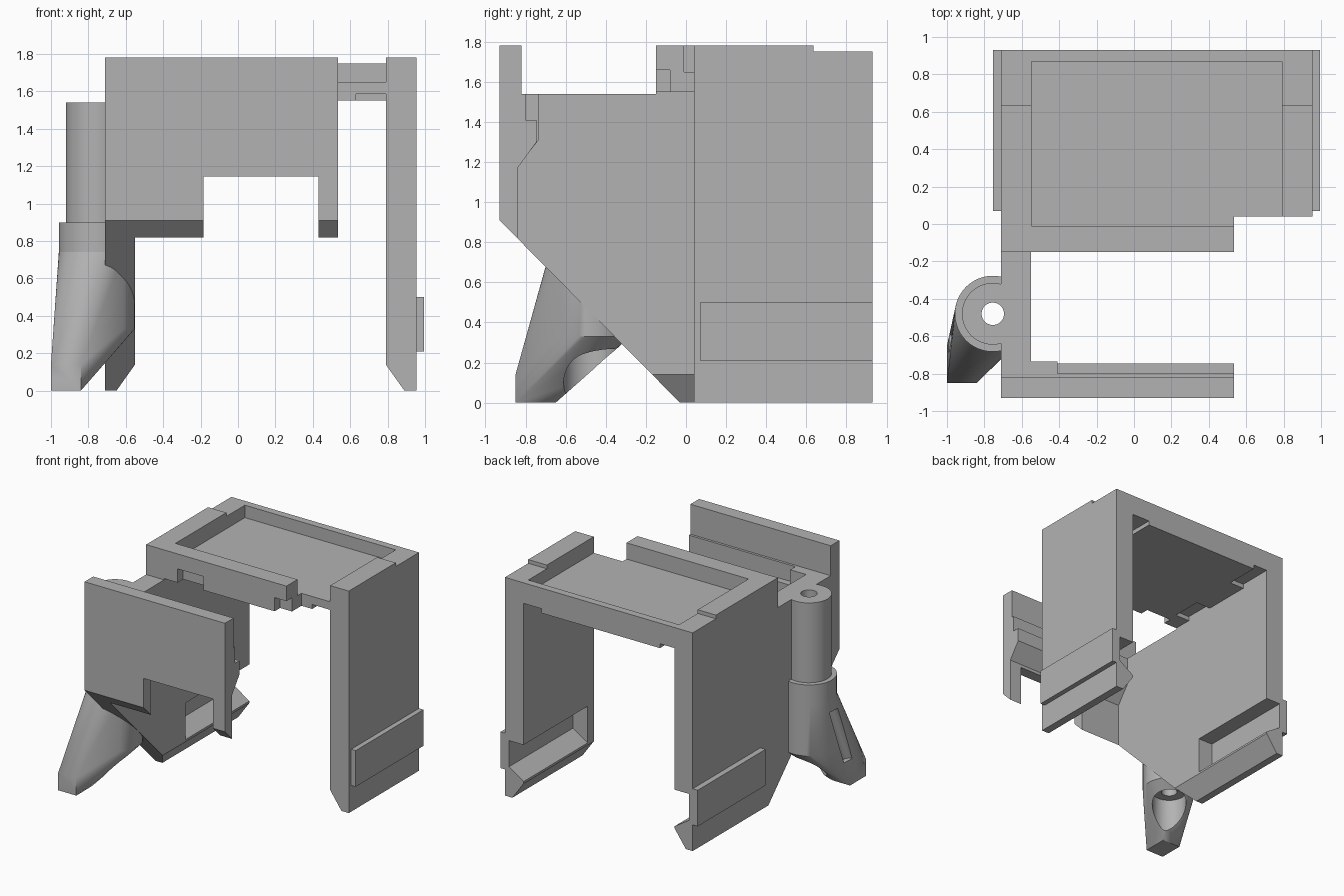
import bpy, bmesh
from math import cos, sin, tau
from mathutils import Vector

cube = bpy.data.objects.get("Cube")
if cube:
    bpy.data.objects.remove(cube)

grey = bpy.data.materials.new("plain_grey")
grey.use_nodes = True
grey.diffuse_color = (0.45, 0.45, 0.45, 1)
grey.node_tree.nodes["Principled BSDF"].inputs["Base Color"].default_value = (0.45, 0.45, 0.45, 1)


def finish(name, bm):
    bmesh.ops.recalc_face_normals(bm, faces=bm.faces)
    mesh = bpy.data.meshes.new(name)
    bm.to_mesh(mesh)
    bm.free()
    mesh.materials.append(grey)
    obj = bpy.data.objects.new(name, mesh)
    bpy.context.collection.objects.link(obj)
    return obj


def prism(name, profile, axis, a, b):
    """Extrude a 2D profile along x (points are y, z) or along y (points are x, z)."""
    bm = bmesh.new()
    place = (lambda u, v, t: (t, u, v)) if axis == "x" else (lambda u, v, t: (u, t, v))
    face = bm.faces.new([bm.verts.new(place(u, v, a)) for u, v in profile])
    new = bmesh.ops.extrude_face_region(bm, geom=[face])["geom"]
    shift = Vector(place(0, 0, b - a))
    bmesh.ops.translate(bm, vec=shift, verts=[g for g in new if isinstance(g, bmesh.types.BMVert)])
    return finish(name, bm)


def box(name, x0, x1, y0, y1, z0, z1):
    return prism(name, [(x0, z0), (x1, z0), (x1, z1), (x0, z1)], "y", y0, y1)


def ring(center, radius, z, count=48):
    return [(center[0] + radius * cos(tau * i / count),
             center[1] + radius * sin(tau * i / count), z) for i in range(count)]


def hull(name, points):
    bm = bmesh.new()
    for p in points:
        bm.verts.new(p)
    bmesh.ops.convex_hull(bm, input=bm.verts)
    bmesh.ops.dissolve_limit(bm, angle_limit=0.01, verts=bm.verts, edges=bm.edges)
    return finish(name, bm)


def tube(name, center, radius, z0, z1):
    return hull(name, ring(center, radius, z0) + ring(center, radius, z1))


def cut(targets, cutter):
    cutter.hide_render = True
    for obj in targets:
        mod = obj.modifiers.new("cut", "BOOLEAN")
        mod.operation = "DIFFERENCE"
        mod.solver = "EXACT"
        mod.object = cutter
        bpy.context.view_layer.objects.active = obj
        bpy.ops.object.modifier_apply(modifier=mod.name)
    bpy.data.objects.remove(cutter)


# Side walls
right_wall = prism("right_wall", [
    (-0.93, 0.91), (-0.03, 0), (0.93, 0), (0.93, 1.75), (0.635, 1.75),
    (0.635, 1.78), (-0.15, 1.78), (-0.15, 1.54), (-0.93, 1.54)], "x", -0.71, -0.55)
left_wall = prism("left_wall", [
    (0.04, 0), (0.93, 0), (0.93, 1.75), (0.635, 1.75), (0.635, 1.78), (0.04, 1.78)],
    "x", 0.79, 0.955)


# Latch on the lower end of each wall: chamfered hook, inner pocket, outer strip
def mirrored(points, flip):
    return [(0.24 - x if flip else x, z) for x, z in points]


for wall, flip, side in ((right_wall, True, "right"), (left_wall, False, "left")):
    cut([wall], prism("chamfer", mirrored(
        [(0.78, 0.154), (0.78, -0.02), (0.904, -0.02)], flip), "y", -1, 1))
    cut([wall], prism("pocket", mirrored(
        [(0.78, 0.15), (0.92, 0.24), (0.92, 0.45), (0.78, 0.45)], flip), "y", 0.12, 1))
    prism(side + "_latch_strip", mirrored(
        [(0.95, 0.21), (0.995, 0.21), (0.995, 0.5), (0.95, 0.5)], flip), "y", 0.07, 0.93)

# Top slab with shallow tray, open corner and underside reliefs
slab = prism("top_slab", [
    (-0.15, 1.55), (0.93, 1.55), (0.93, 1.75), (0.635, 1.75), (0.635, 1.78), (-0.15, 1.78)],
    "x", -0.55, 0.79)
cut([slab], box("open_corner", 0.535, 0.9, -0.3, 0.04, 1.4, 1.9))
cut([slab], box("tray", -0.548, 0.9, -0.01, 0.87, 1.65, 1.9))
for x0, x1 in ((-0.6, -0.42), (0.63, 0.9)):
    for y0, y1 in ((0, 0.25), (0.65, 1)):
        cut([slab], box("relief", x0, x1, y0, y1, 1.5, 1.585))
for x0, x1 in ((-0.43, -0.2), (0.43, 0.6)):
    cut([slab], box("notch", x0, x1, -0.2, -0.08, 1.5, 1.66))

# Front plate with stepped rear ledge and lower opening
front_plate = prism("front_plate", [
    (-0.93, 0.91), (-0.93, 1.78), (-0.82, 1.78), (-0.82, 1.54), (-0.8, 1.54), (-0.8, 1.41),
    (-0.745, 1.41), (-0.745, 1.3), (-0.84, 1.17), (-0.84, 0.819)], "x", -0.55, 0.535)
cut([front_plate], box("opening", -0.185, 0.43, -1, -0.7, 0.5, 1.145))
box("front_plate_end", -0.71, -0.55, -0.93, -0.82, 1.54, 1.78)
prism("ledge_block", [(-0.82, 1.54), (-0.735, 1.54), (-0.735, 1.31), (-0.82, 1.2)],
      "x", -0.55, -0.41)

# Nozzle: upper tube, collar and tapered angled tip
hub = (-0.755, -0.48)
upper = tube("nozzle_tube", hub, 0.165, 0.9, 1.54)
collar = tube("nozzle_collar", hub, 0.203, 0.74, 0.9)
tip_points = [(x, y, 0) for x in (-1, -0.84) for y in (-0.85, -0.65)]
tip_points += [(x, -0.85, 0.14) for x in (-1, -0.84)]
tip = hull("nozzle_tip", ring(hub, 0.203, 0.33) + ring(hub, 0.203, 0.74) + tip_points)

# Bores through the nozzle, and the slanted slot on its outer side
cut([upper, collar, tip, right_wall], tube("bore", hub, 0.06, -0.2, 1.7))
cut([tip, right_wall], tube("counterbore", hub, 0.13, -0.2, 0.32))
cut([tip], hull("slot", ring((-0.945, -0.5), 0.05, 0.65, 24) + ring((-1.0, -0.64), 0.05, 0.2, 24)))

# Smooth the round parts, keep the edges sharp
for obj in (upper, collar, tip):
    bpy.ops.object.select_all(action="DESELECT")
    obj.select_set(True)
    bpy.context.view_layer.objects.active = obj
    bpy.ops.object.shade_smooth_by_angle(angle=0.5)
